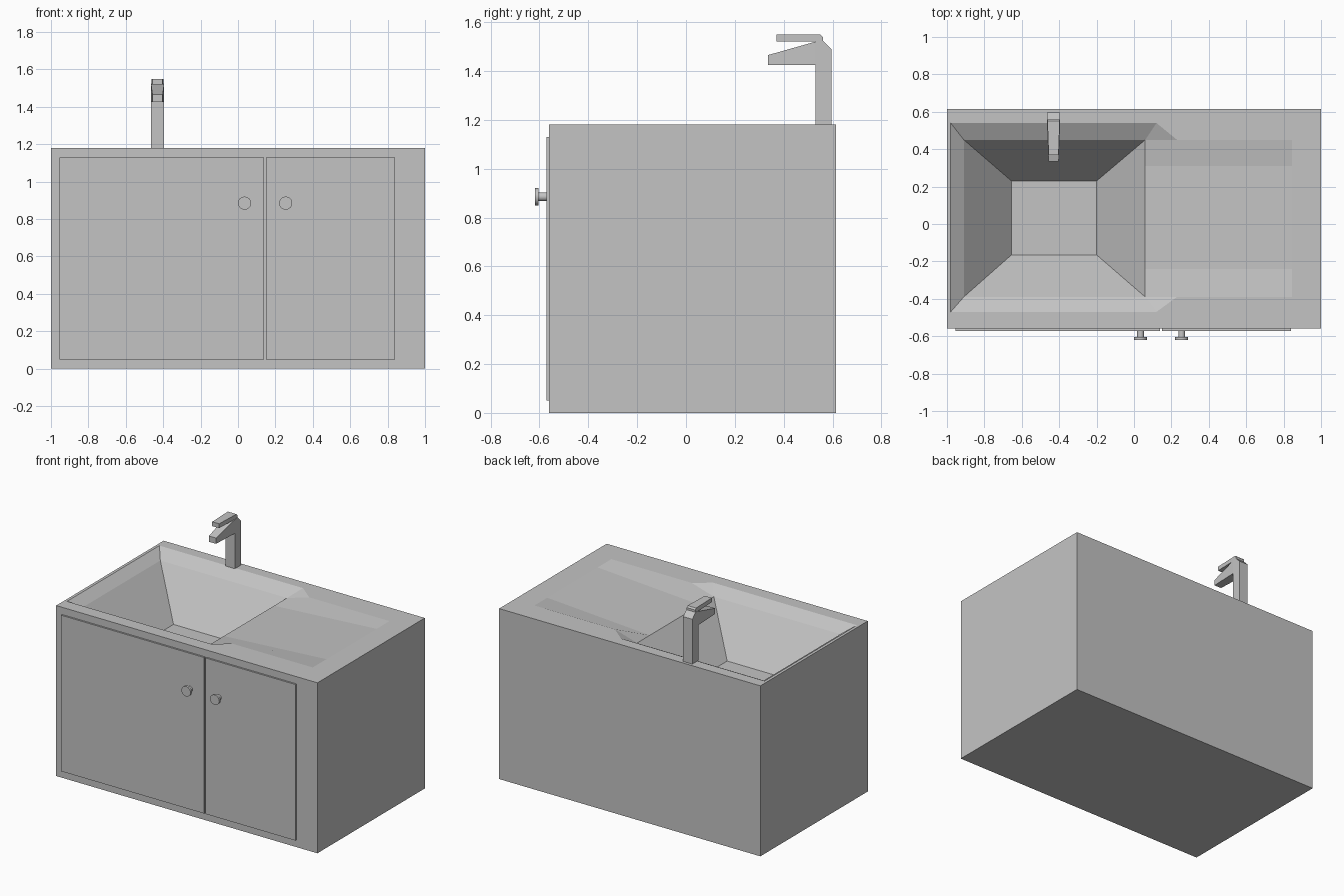
import bpy
import bmesh
from math import pi
from mathutils import Matrix

cube = bpy.data.objects.get("Cube")
if cube:
    bpy.data.objects.remove(cube, do_unlink=True)

grey = bpy.data.materials.new("plain_grey")
grey.use_nodes = True
GREY = (0.55, 0.55, 0.55, 1)
grey.diffuse_color = GREY
grey.node_tree.nodes["Principled BSDF"].inputs["Base Color"].default_value = GREY


def finish(name, bm):
    bmesh.ops.recalc_face_normals(bm, faces=bm.faces)
    mesh = bpy.data.meshes.new(name)
    bm.to_mesh(mesh)
    bm.free()
    mesh.materials.append(grey)
    obj = bpy.data.objects.new(name, mesh)
    bpy.context.collection.objects.link(obj)
    return obj


def box(name, x0, x1, y0, y1, z0, z1):
    bm = bmesh.new()
    bmesh.ops.create_cube(bm, size=1)
    for v in bm.verts:
        v.co.x = x0 if v.co.x < 0 else x1
        v.co.y = y0 if v.co.y < 0 else y1
        v.co.z = z0 if v.co.z < 0 else z1
    return finish(name, bm)


def prism(name, profile, x_mid, half_width):
    """Extrude a (y, z) profile sideways; half_width depends on y."""
    bm = bmesh.new()
    sides = [[bm.verts.new((x_mid + s * half_width(y), y, z)) for y, z in profile]
             for s in (-1, 1)]
    for side in sides:
        bm.faces.new(side)
    n = len(profile)
    for i in range(n):
        j = (i + 1) % n
        bm.faces.new((sides[0][i], sides[0][j], sides[1][j], sides[1][i]))
    return finish(name, bm)


# Cabinet with a sunken basin and a ramped drainer in its top
TOP, RIM, FLOOR = 1.18, 1.13, 0.84
points = {"end": (0.845, 0, TOP)}
rows = {  # per side: wall, outer rim, inner rim, drainer strip, basin floor
    "b": (0.615, 0.54, 0.45, 0.31, 0.23),
    "f": (-0.56, -0.47, -0.39, -0.24, -0.165),
}
del points["end"]
for s, (wall, outer, inner, strip, floor) in rows.items():
    points.update({
        s + "base_l": (-1, wall, 0), s + "base_r": (1, wall, 0),
        s + "top_l": (-1, wall, TOP), s + "top_r": (1, wall, TOP),
        s + "outer_l": (-0.98, outer, TOP), s + "outer_r": (0.12, outer, TOP),
        s + "inner_l": (-0.91, inner, RIM), s + "inner_r": (0.06, inner, RIM),
        s + "corner": (0.23, inner, TOP), s + "end": (0.845, inner, TOP),
        s + "strip_l": (0.06, strip, RIM), s + "strip_r": (0.845, strip, TOP),
        s + "floor_l": (-0.655, floor, FLOOR), s + "floor_r": (-0.2, floor, FLOOR),
    })

bm = bmesh.new()
vert = {name: bm.verts.new(co) for name, co in points.items()}


def face(*names):
    bm.faces.new([vert[n] for n in names])


for s in rows:
    for names in (
        "base_l base_r top_r top_l",                 # outside wall
        "top_l outer_l outer_r corner end top_r",    # flat border
        "outer_l outer_r inner_r inner_l",           # sloped rim
        "outer_r corner inner_r",                    # rim corner
        "inner_r corner end strip_r strip_l",        # drainer side
        "inner_l inner_r floor_r floor_l",           # basin wall
    ):
        face(*(s + n for n in names.split()))
for a, b in (("base_l", "base_r"), ("floor_l", "floor_r"), ("strip_l", "strip_r"),
             ("base_l", "top_l"), ("base_r", "top_r"), ("top_l", "outer_l"),
             ("outer_l", "inner_l"), ("inner_l", "floor_l")):
    face("b" + a, "b" + b, "f" + b, "f" + a)
face("btop_r", "bend", "bstrip_r", "fstrip_r", "fend", "ftop_r")
face("binner_r", "bstrip_l", "fstrip_l", "finner_r", "ffloor_r", "bfloor_r")
finish("cabinet_with_basin", bm)

# Doors
box("wide_door", -0.955, 0.14, -0.572, -0.56, 0.05, 1.13)
box("narrow_door", 0.15, 0.84, -0.572, -0.56, 0.05, 1.13)

# Door knobs: a stem with a flat round cap
for name, x in (("wide_door_knob", 0.035), ("narrow_door_knob", 0.255)):
    bm = bmesh.new()
    for radius, y0, y1 in ((0.018, -0.605, -0.57), (0.035, -0.619, -0.604)):
        place = Matrix.Translation((x, (y0 + y1) / 2, 0.885)) @ Matrix.Rotation(pi / 2, 4, "X")
        bmesh.ops.create_cone(bm, cap_ends=True, segments=24, radius1=radius,
                              radius2=radius, depth=y1 - y0, matrix=place)
    knob = finish(name, bm)
    bpy.ops.object.select_all(action="DESELECT")
    knob.select_set(True)
    bpy.context.view_layer.objects.active = knob
    bpy.ops.object.shade_smooth_by_angle()


# Tap, narrowing towards the tip of the spout and lever
def taper(y):
    return 0.035 - 0.04 * max(0, 0.53 - y)


TAP_X = -0.43
prism("tap_column", [(0.53, 1.18), (0.53, 1.52), (0.56, 1.525), (0.595, 1.49),
                     (0.595, 1.18)], TAP_X, taper)
prism("tap_spout", [(0.335, 1.425), (0.53, 1.425), (0.53, 1.52), (0.335, 1.465)],
      TAP_X, taper)
prism("tap_lever", [(0.37, 1.52), (0.56, 1.52), (0.56, 1.54), (0.55, 1.55),
                    (0.37, 1.55)], TAP_X, lambda y: taper(y) - 0.002)
